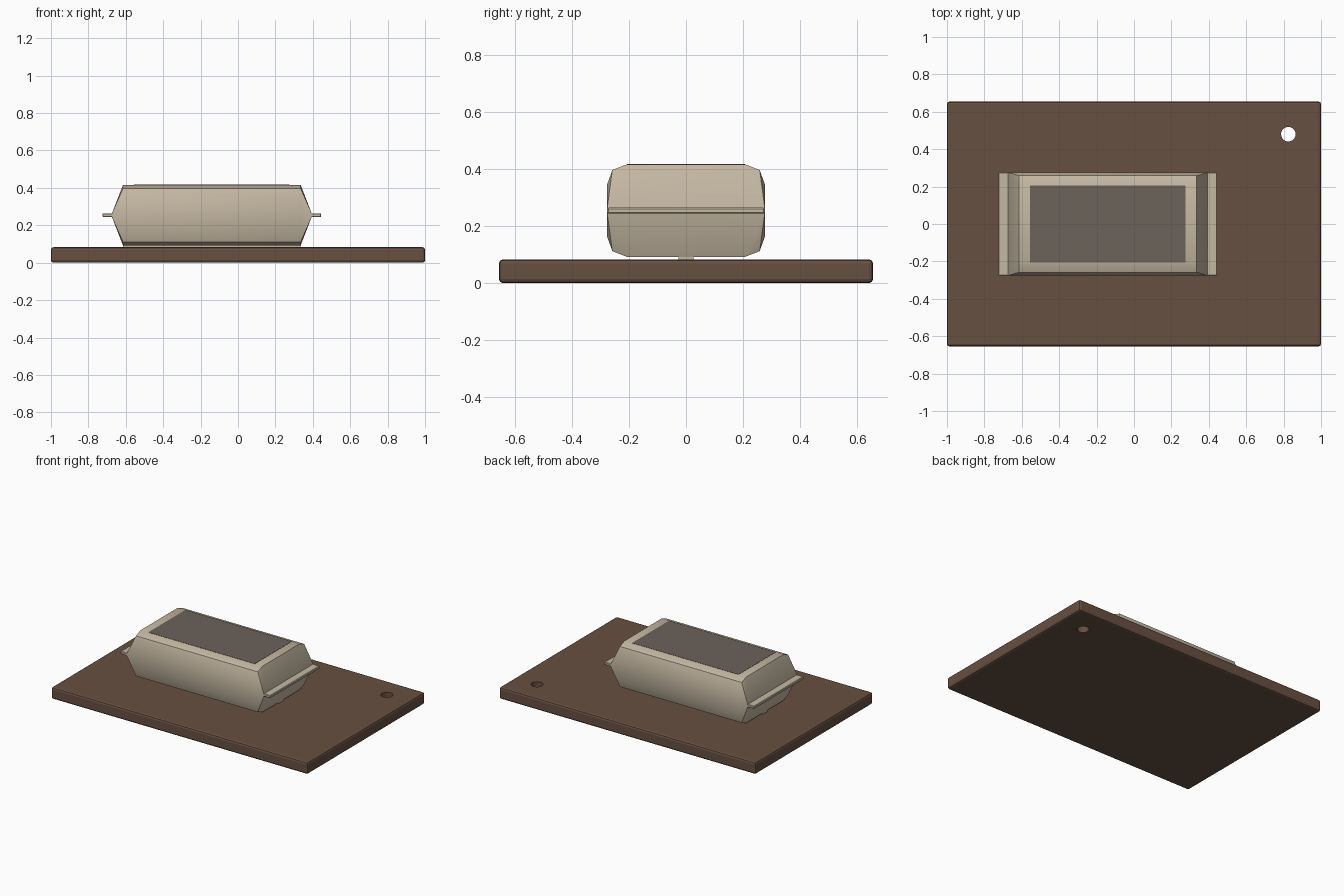
import bpy, bmesh
from math import radians

if "Cube" in bpy.data.objects:
    bpy.data.objects.remove(bpy.data.objects["Cube"])


def material(name, rgb):
    m = bpy.data.materials.new(name)
    m.diffuse_color = (*rgb, 1)
    m.use_nodes = True
    m.node_tree.nodes["Principled BSDF"].inputs["Base Color"].default_value = m.diffuse_color
    return m


WOOD = material("dark wood", (0.135, 0.079, 0.053))
FOIL = material("wrapper", (0.56, 0.48, 0.365))
LABEL = material("label", (0.15, 0.125, 0.105))


def box(name, lo, hi, mat, bevel=0.0, segments=1):
    bpy.ops.mesh.primitive_cube_add(size=1, location=[(a + b) / 2 for a, b in zip(lo, hi)])
    ob = bpy.context.object
    ob.name = name
    ob.scale = [b - a for a, b in zip(lo, hi)]
    bpy.ops.object.transform_apply(location=False, rotation=False, scale=True)
    ob.data.materials.append(mat)
    if bevel:
        mod = ob.modifiers.new("bevel", 'BEVEL')
        mod.width, mod.segments = bevel, segments
        bpy.ops.object.modifier_apply(modifier=mod.name)
    return ob


# Board with a hanging hole near one corner
board = box("board", (-1, -0.655, 0), (1, 0.655, 0.083), WOOD, 0.014, 2)
bpy.ops.mesh.primitive_cylinder_add(vertices=20, radius=0.039, depth=0.4, location=(0.825, 0.48, 0.04))
cutter = bpy.context.object
cutter.data.materials.append(WOOD)
bpy.context.view_layer.objects.active = board
cut = board.modifiers.new("hole", 'BOOLEAN')
cut.operation, cut.object, cut.solver = 'DIFFERENCE', cutter, 'EXACT'
bpy.ops.object.modifier_apply(modifier=cut.name)
bpy.data.objects.remove(cutter)

# Wrapped block: chamfered section that pinches flat at both ends
CX, MID = -0.14, 0.254
corner = [(0.276, 0.092), (0.258, 0.142), (0.207, 0.162)]
section = corner + [(-y, z) for y, z in reversed(corner)]
section += [(-y, -z) for y, z in section]
bm = bmesh.new()


def ring(x, pinched):
    pts = section
    if pinched:
        pts = [(0.276 if y > 0 else -0.276, 0.007 if z > 0 else -0.007) for y, z in section]
    return [bm.verts.new((CX + x, y, MID + z)) for y, z in pts]


rings = [ring(-0.535, True), ring(-0.475, False), ring(0.475, False), ring(0.535, True)]
for a, b in zip(rings, rings[1:]):
    for i in range(len(a)):
        j = (i + 1) % len(a)
        bm.faces.new((a[i], a[j], b[j], b[i]))
bm.faces.new(rings[0])
bm.faces.new(rings[-1])
bmesh.ops.remove_doubles(bm, verts=bm.verts, dist=0.0005)
bmesh.ops.recalc_face_normals(bm, faces=bm.faces)
mesh = bpy.data.meshes.new("wrapped_block")
bm.to_mesh(mesh)
bm.free()
block = bpy.data.objects.new("wrapped_block", mesh)
bpy.context.collection.objects.link(block)
mesh.materials.append(FOIL)
bpy.ops.object.select_all(action='DESELECT')
block.select_set(True)
bpy.context.view_layer.objects.active = block
bpy.ops.object.shade_smooth_by_angle(angle=radians(35))

# Crimped seals at both ends
for side, name in ((-1, "left_end_seal"), (1, "right_end_seal")):
    x0, x1 = sorted((CX + side * 0.53, CX + side * 0.585))
    box(name, (x0, -0.276, MID - 0.01), (x1, 0.276, MID + 0.01), FOIL, 0.004)

# Lengthwise seal underneath, and the label on top
box("bottom_seal", (CX - 0.475, -0.027, 0.083), (CX + 0.475, 0.027, 0.095), FOIL)
box("label", (CX - 0.415, -0.206, 0.413), (CX + 0.415, 0.207, 0.4175), LABEL)
